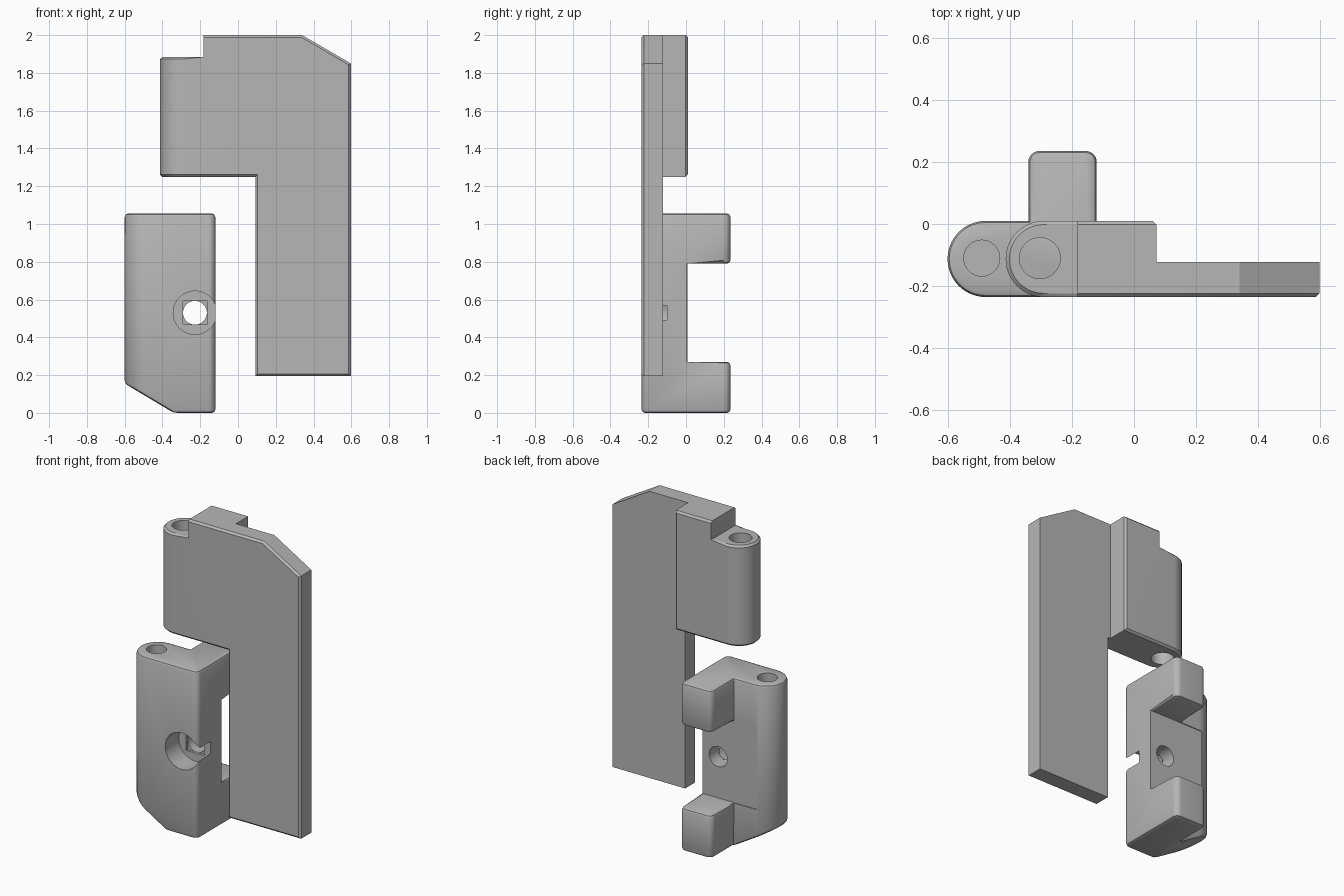
import bpy, bmesh, math
from mathutils import Vector, Matrix

cube = bpy.data.objects.get("Cube")
if cube:
    bpy.data.objects.remove(cube, do_unlink=True)

grey = bpy.data.materials.new("plain grey")
grey.use_nodes = True
grey.diffuse_color = (0.47, 0.47, 0.47, 1)
grey.node_tree.nodes["Principled BSDF"].inputs["Base Color"].default_value = (0.47, 0.47, 0.47, 1)

FRONT, BACK, PLATE_BACK = -0.235, 0.01, -0.123
MID = (FRONT + BACK) / 2
RADIUS = (BACK - FRONT) / 2


def arc(cx, cy, r, start, end, steps):
    """Points along an arc, angles in degrees."""
    angles = [math.radians(start + (end - start) * i / steps) for i in range(steps + 1)]
    return [(cx + r * math.cos(a), cy + r * math.sin(a)) for a in angles]


def prism(name, points, axis, low, high):
    """Extrude a closed outline along y or z."""
    place = (lambda p, d: (p[0], d, p[1])) if axis == "y" else (lambda p, d: (p[0], p[1], d))
    bm = bmesh.new()
    face = bm.faces.new([bm.verts.new(place(p, low)) for p in points])
    new = bmesh.ops.extrude_face_region(bm, geom=[face])["geom"]
    shift = Vector(place((0, 0), high - low))
    bmesh.ops.translate(bm, vec=shift, verts=[v for v in new if isinstance(v, bmesh.types.BMVert)])
    bmesh.ops.recalc_face_normals(bm, faces=bm.faces)
    mesh = bpy.data.meshes.new(name)
    bm.to_mesh(mesh)
    bm.free()
    mesh.materials.append(grey)
    obj = bpy.data.objects.new(name, mesh)
    bpy.context.collection.objects.link(obj)
    return obj


def box(name, x, y, z):
    return prism(name, [(x[0], y[0]), (x[1], y[0]), (x[1], y[1]), (x[0], y[1])], "z", *z)


def drill(name, x, other, r, axis, low, high):
    return prism(name, arc(x, other, r, 0, 360, 40)[:-1], axis, low, high)


def combine(obj, cutter, operation="DIFFERENCE"):
    """Apply a boolean and discard its helper."""
    cutter.hide_render = True
    mod = obj.modifiers.new("cut", "BOOLEAN")
    mod.operation, mod.solver, mod.object = operation, "EXACT", cutter
    graph = bpy.context.evaluated_depsgraph_get()
    mesh = bpy.data.meshes.new_from_object(obj.evaluated_get(graph))
    obj.modifiers.clear()
    obj.data = mesh
    bpy.data.objects.remove(cutter, do_unlink=True)


def soften(obj, width, segments, keep_sharp):
    """Bevel the outer edges that are not excluded."""
    bm = bmesh.new()
    bm.from_mesh(obj.data)
    bmesh.ops.remove_doubles(bm, verts=bm.verts, dist=0.0001)
    bmesh.ops.dissolve_limit(bm, angle_limit=math.radians(1), verts=bm.verts, edges=bm.edges)
    edges = [e for e in bm.edges if len(e.link_faces) == 2
             and e.calc_face_angle_signed() > math.radians(25) and not keep_sharp(e)]
    bmesh.ops.bevel(bm, geom=edges, offset=width, segments=segments, profile=0.5,
                    affect="EDGES", clamp_overlap=False)
    bm.to_mesh(obj.data)
    bm.free()


def finish(obj):
    bpy.ops.object.select_all(action="DESELECT")
    obj.select_set(True)
    bpy.context.view_layer.objects.active = obj
    bpy.ops.object.shade_smooth_by_angle(angle=math.radians(25))


# Lower hinge half: side outline met with a rounded plan
lower = prism("lower_hinge_half",
              [(-0.34, 0), (0, 0), (0, 1.055), (-0.7, 1.055), (-0.7, 0.215)], "y", -1, 1)
f = 0.035
plan = arc(-0.6 + RADIUS, MID, RADIUS, 90, 270, 28)
plan += arc(-0.12 - f, FRONT + f, f, -90, 0, 6)
plan += arc(-0.12 - f, 0.235 - f, f, 0, 90, 6)
plan += arc(-0.34 + f, 0.235 - f, f, 90, 180, 6)
plan += [(-0.34, BACK)]
combine(lower, prism("lower_plan", plan, "z", -1, 3), "INTERSECT")

# Gap between the two rear lugs
combine(lower, box("lug_gap", (-0.5, 0.2), (BACK - 0.005, 0.5), (0.27, 0.79)))
soften(lower, 0.018, 2, lambda e: all(abs(v.co.y - BACK) < 0.01 for v in e.verts)
       and all(0.2 < v.co.z < 0.85 for v in e.verts))

# Pin bore, screw hole, counterbore and its square step
combine(lower, drill("pin_bore", -0.49, -0.11, 0.058, "z", 0.3, 2))
combine(lower, drill("screw_hole", -0.228, 0.53, 0.063, "y", -1, 1))
combine(lower, drill("counterbore", -0.228, 0.53, 0.115, "y", -1, -0.1))
combine(lower, box("square_step", (-0.291, -0.165), (-0.15, -0.085), (0.467, 0.593)))
finish(lower)

# Upper hinge half: knuckle block and long plate
upper = prism("upper_hinge_half",
              [(0.092, 0.195), (0.597, 0.195), (0.597, 1.85), (0.34, 2), (-0.182, 2),
               (-0.182, 1.885), (-0.7, 1.885), (-0.7, 1.25), (0.092, 1.25)], "y", -1, 1)
plan = arc(-0.413 + RADIUS, MID, RADIUS, 90, 270, 28)
plan += [(1, FRONT), (1, PLATE_BACK), (0.072, PLATE_BACK), (0.072, BACK)]
combine(upper, prism("upper_plan", plan, "z", -1, 3), "INTERSECT")
soften(upper, 0.012, 1, lambda e: any(abs(v.co.y - PLATE_BACK) < 0.001 and v.co.x > 0 for v in e.verts)
       or all(abs(v.co.x + 0.182) < 0.001 for v in e.verts))
combine(upper, drill("pin_hole", -0.303, -0.11, 0.066, "z", -1, 3))
finish(upper)
